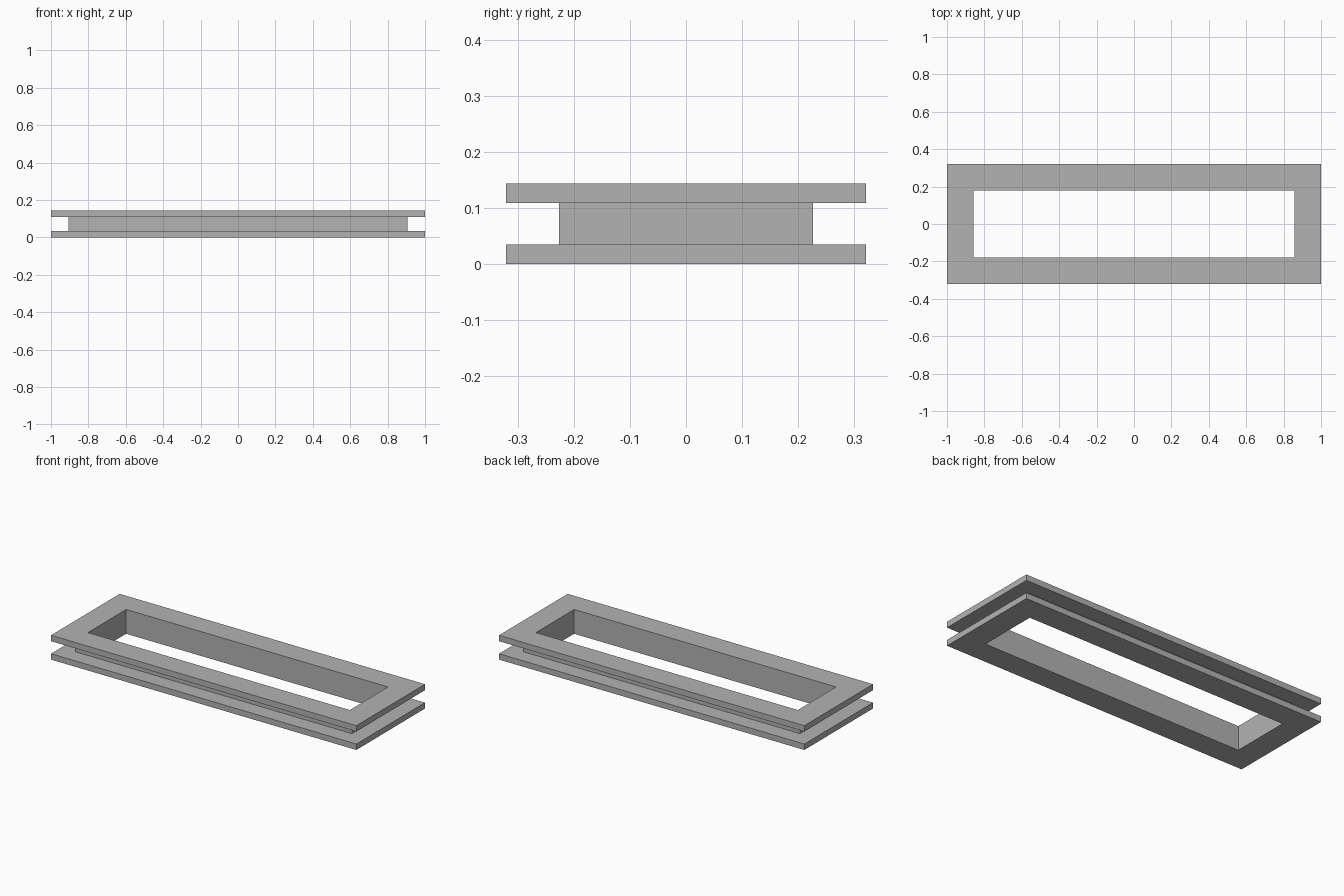
import bpy
import bmesh

cube = bpy.data.objects.get("Cube")
if cube:
    bpy.data.objects.remove(cube, do_unlink=True)

# Material
grey = bpy.data.materials.new("mid grey")
grey.use_nodes = True
colour = (0.45, 0.45, 0.45, 1.0)
grey.diffuse_color = colour
grey.node_tree.nodes["Principled BSDF"].inputs["Base Color"].default_value = colour

# Rectangular opening and channel section: (outward offset, height)
INNER_X, INNER_Y = 0.858, 0.179
FLANGE, WEB = 0.142, 0.047
LOW, HIGH, TOP = 0.035, 0.109, 0.144
section = [(0, 0), (FLANGE, 0), (FLANGE, LOW), (WEB, LOW),
           (WEB, HIGH), (FLANGE, HIGH), (FLANGE, TOP), (0, TOP)]
corners = [(-1, -1), (1, -1), (1, 1), (-1, 1)]

# Sweep the section around the four mitred corners
bm = bmesh.new()
rings = [[bm.verts.new((sx * (INNER_X + d), sy * (INNER_Y + d), z))
          for sx, sy in corners] for d, z in section]
for i, ring in enumerate(rings):
    following = rings[(i + 1) % len(rings)]
    for j in range(4):
        k = (j + 1) % 4
        bm.faces.new((ring[j], following[j], following[k], ring[k]))
bmesh.ops.recalc_face_normals(bm, faces=bm.faces)

mesh = bpy.data.meshes.new("flanged_frame")
bm.to_mesh(mesh)
bm.free()
mesh.materials.append(grey)
frame = bpy.data.objects.new("flanged_frame", mesh)
bpy.context.collection.objects.link(frame)
